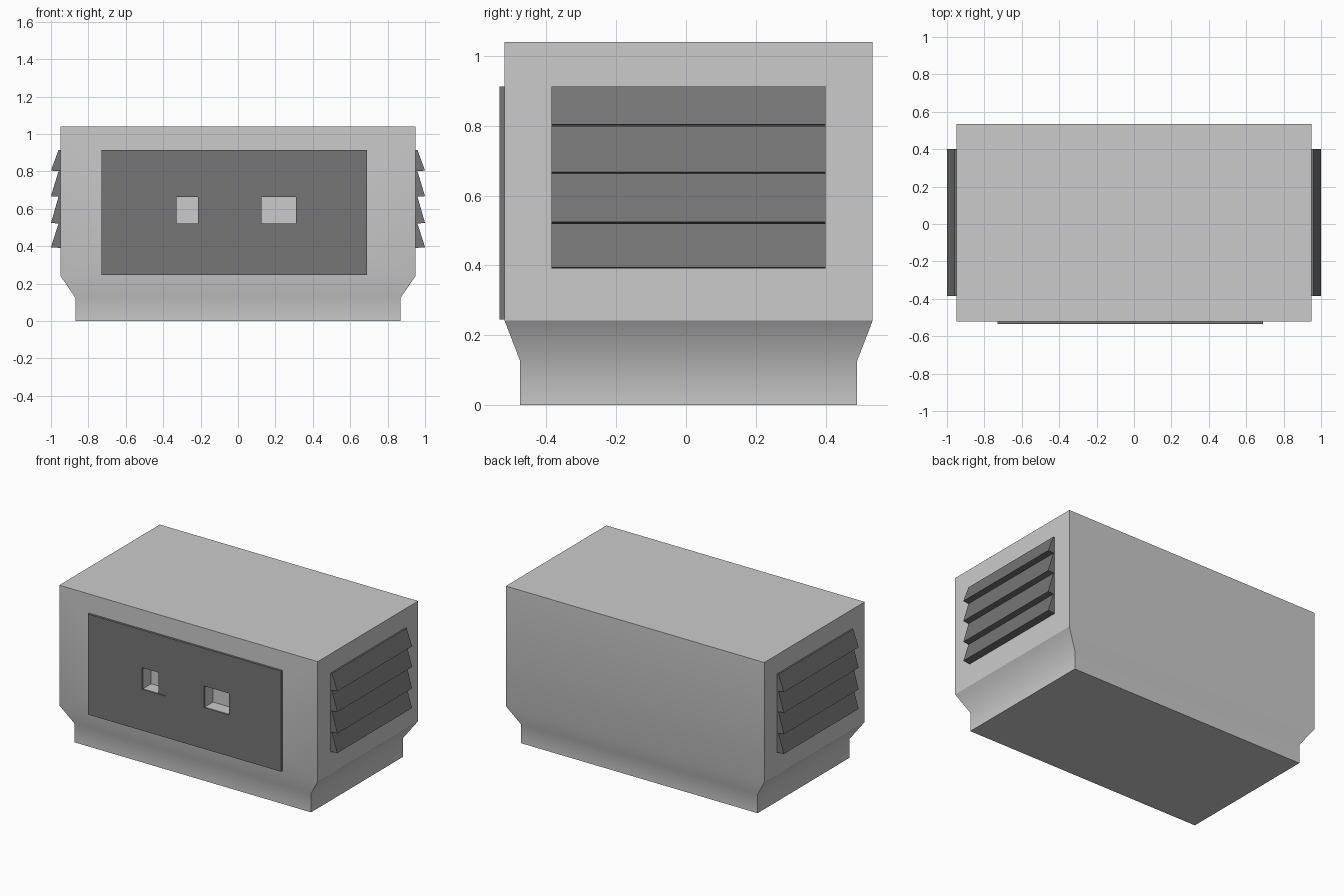
import bpy, bmesh, math

if "Cube" in bpy.data.objects:
    bpy.data.objects.remove(bpy.data.objects["Cube"])

dark = bpy.data.materials.new("dark_grey")
dark.diffuse_color = (0.18, 0.18, 0.18, 1)
dark.use_nodes = True
dark.node_tree.nodes["Principled BSDF"].inputs["Base Color"].default_value = dark.diffuse_color


def finish(name, bm, mat=None):
    bmesh.ops.recalc_face_normals(bm, faces=bm.faces)
    me = bpy.data.meshes.new(name)
    bm.to_mesh(me)
    bm.free()
    ob = bpy.data.objects.new(name, me)
    bpy.context.collection.objects.link(ob)
    if mat:
        me.materials.append(mat)
    return ob


def loft(name, rings, mat=None):
    """Closed solid through a list of equal-length point rings."""
    bm = bmesh.new()
    vs = [[bm.verts.new(p) for p in r] for r in rings]
    n = len(vs[0])
    for a, b in zip(vs, vs[1:]):
        for i in range(n):
            j = (i + 1) % n
            bm.faces.new((a[i], a[j], b[j], b[i]))
    bm.faces.new(vs[0])
    bm.faces.new(vs[-1])
    return finish(name, bm, mat)


def rect(x0, x1, y0, y1, z):
    return [(x0, y0, z), (x1, y0, z), (x1, y1, z), (x0, y1, z)]


def box(name, x0, x1, y0, y1, z0, z1, mat=None):
    return loft(name, [rect(x0, x1, y0, y1, z0), rect(x0, x1, y0, y1, z1)], mat)


def activate(ob):
    bpy.ops.object.select_all(action='DESELECT')
    ob.select_set(True)
    bpy.context.view_layer.objects.active = ob


# Housing with narrower plinth
body = loft("housing", [rect(-0.87, 0.87, -0.475, 0.49, 0),
                        rect(-0.87, 0.87, -0.475, 0.49, 0.125),
                        rect(-0.95, 0.95, -0.52, 0.535, 0.242),
                        rect(-0.95, 0.95, -0.52, 0.535, 1.04)])

# Front panel
panel = box("front_panel", -0.73, 0.69, -0.535, -0.52, 0.245, 0.913, dark)

# Two square pockets cut through the panel into the housing
for x0, x1 in ((-0.33, -0.155), (0.125, 0.31)):
    cutter = box("pocket_cutter", x0, x1, -0.6, -0.44, 0.52, 0.663)
    cutter.hide_render = True
    for ob in (body, panel):
        activate(ob)
        mod = ob.modifiers.new("pocket", 'BOOLEAN')
        mod.operation = 'DIFFERENCE'
        mod.solver = 'EXACT'
        mod.object = cutter
        bpy.ops.object.modifier_apply(modifier=mod.name)
    bpy.data.objects.remove(cutter)

# Soft shading on the plinth taper, crisp side shoulders
activate(body)
bpy.ops.object.shade_smooth_by_angle(angle=math.radians(40))
for e in body.data.edges:
    a, b = (body.data.vertices[i].co for i in e.vertices)
    if abs(a.z - 0.242) < 1e-3 and abs(b.z - 0.242) < 1e-3 and abs(a.x - b.x) < 1e-3:
        e.use_edge_sharp = True

# Half-open shutter in the left pocket
box("pocket_shutter", -0.215, -0.155, -0.53, -0.52, 0.52, 0.663, dark)

# Side louvres: wedge slats, mirrored to the other side
levels = [0.913, 0.80, 0.663, 0.52, 0.39]
for side, s in (("right", 1), ("left", -1)):
    for k, (top, bottom) in enumerate(zip(levels, levels[1:])):
        profile = [(0.945, top), (0.96, top), (1.0, bottom + 0.004), (0.945, bottom)]
        loft(f"{side}_louvre_{k + 1}",
             [[(s * x, y, z) for x, z in profile] for y in (-0.385, 0.40)], dark)
